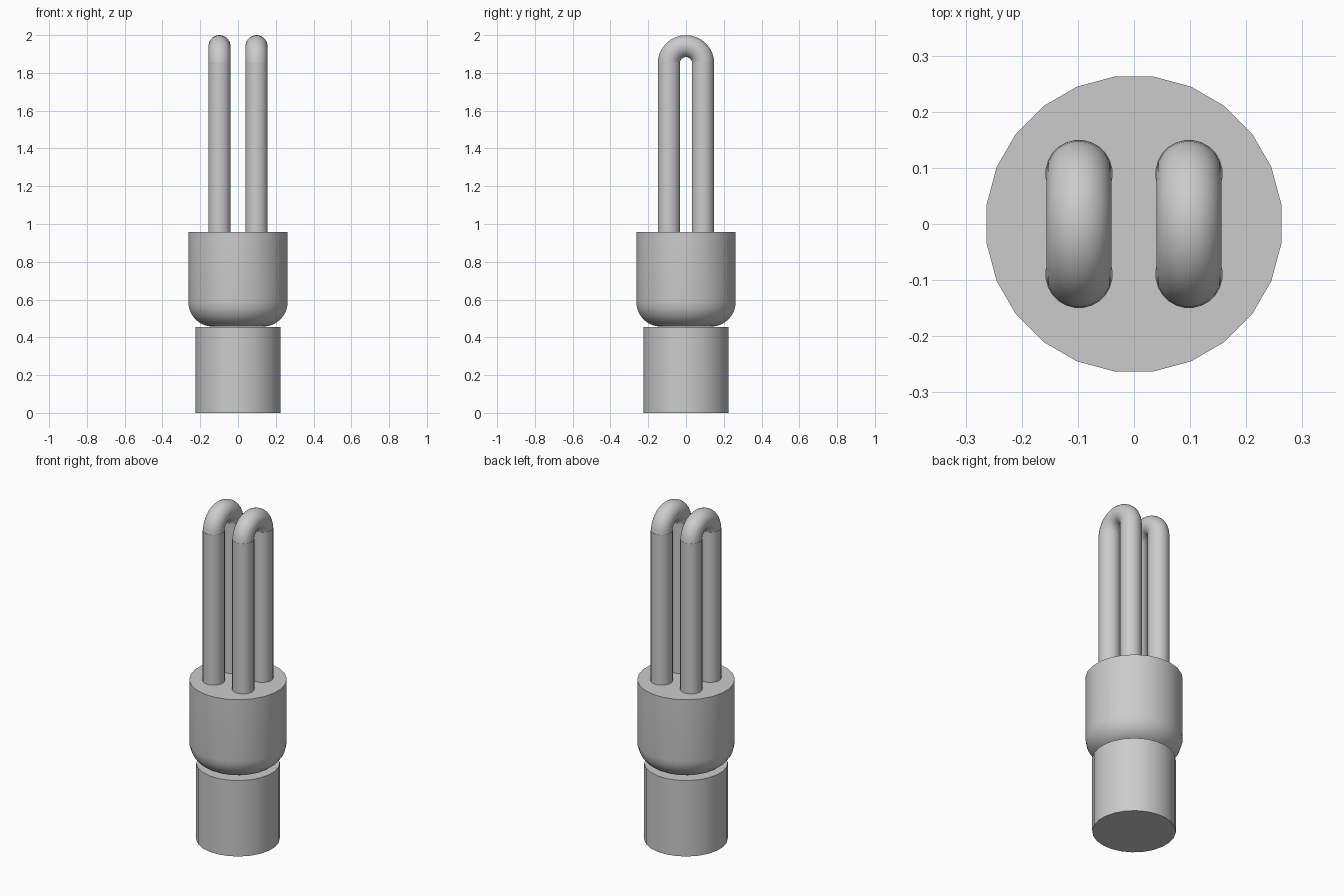
import bpy
import bmesh
from math import pi, sin, cos, radians

cube = bpy.data.objects.get("Cube")
if cube:
    bpy.data.objects.remove(cube, do_unlink=True)

grey = bpy.data.materials.new("light_grey")
grey.use_nodes = True
colour = (0.6, 0.6, 0.6, 1)
grey.diffuse_color = colour
grey.node_tree.nodes["Principled BSDF"].inputs["Base Color"].default_value = colour

SIDES = 24


def skin(name, rings):
    """Join a row of vertex rings into a capped, smooth-sided solid."""
    bm = bmesh.new()
    loops = [[bm.verts.new(p) for p in ring] for ring in rings]
    for a, b in zip(loops, loops[1:]):
        for i in range(len(a)):
            j = (i + 1) % len(a)
            bm.faces.new((a[i], a[j], b[j], b[i]))
    bm.faces.new(loops[0][::-1])
    bm.faces.new(loops[-1])
    bmesh.ops.recalc_face_normals(bm, faces=bm.faces)
    mesh = bpy.data.meshes.new(name)
    bm.to_mesh(mesh)
    bm.free()
    mesh.materials.append(grey)
    obj = bpy.data.objects.new(name, mesh)
    bpy.context.collection.objects.link(obj)
    bpy.ops.object.select_all(action="DESELECT")
    obj.select_set(True)
    bpy.context.view_layer.objects.active = obj
    bpy.ops.object.shade_smooth_by_angle(angle=radians(35))
    return obj


def turned(name, profile, x=0, y=0):
    """Upright round part from (radius, height) pairs."""
    angles = [2 * pi * (i + 0.5) / SIDES for i in range(SIDES)]
    return skin(name, [[(x + r * cos(a), y + r * sin(a), z) for a in angles]
                       for r, z in profile])


def bend(name, x, z, major, minor, steps=16):
    """Half-ring tube arching from front to back."""
    angles = [2 * pi * (i + 0.5) / SIDES for i in range(SIDES)]
    rings = []
    for s in range(steps + 1):
        t = pi * s / steps
        rings.append([(x + minor * sin(a),
                       -(major + minor * cos(a)) * cos(t),
                       z + (major + minor * cos(a)) * sin(t)) for a in angles])
    return skin(name, rings)


# Socket base
turned("socket_base", [(0.227, 0), (0.227, 0.455)])

# Ballast housing with a rounded lower edge
corner = 0.13
profile = [(0.135 + corner * sin(t), 0.587 - corner * cos(t))
           for t in [pi / 2 * i / 8 for i in range(9)]]
turned("ballast_housing", profile + [(0.265, 0.957)])

# Two U-shaped tubes
for side, x in (("left", 0.098), ("right", -0.098)):
    for end, y in (("front", -0.09), ("back", 0.09)):
        turned(f"{side}_{end}_tube", [(0.06, 0.94), (0.06, 1.857)], x, y)
    bend(f"{side}_tube_bend", x, 1.85, 0.0915, 0.0585)
